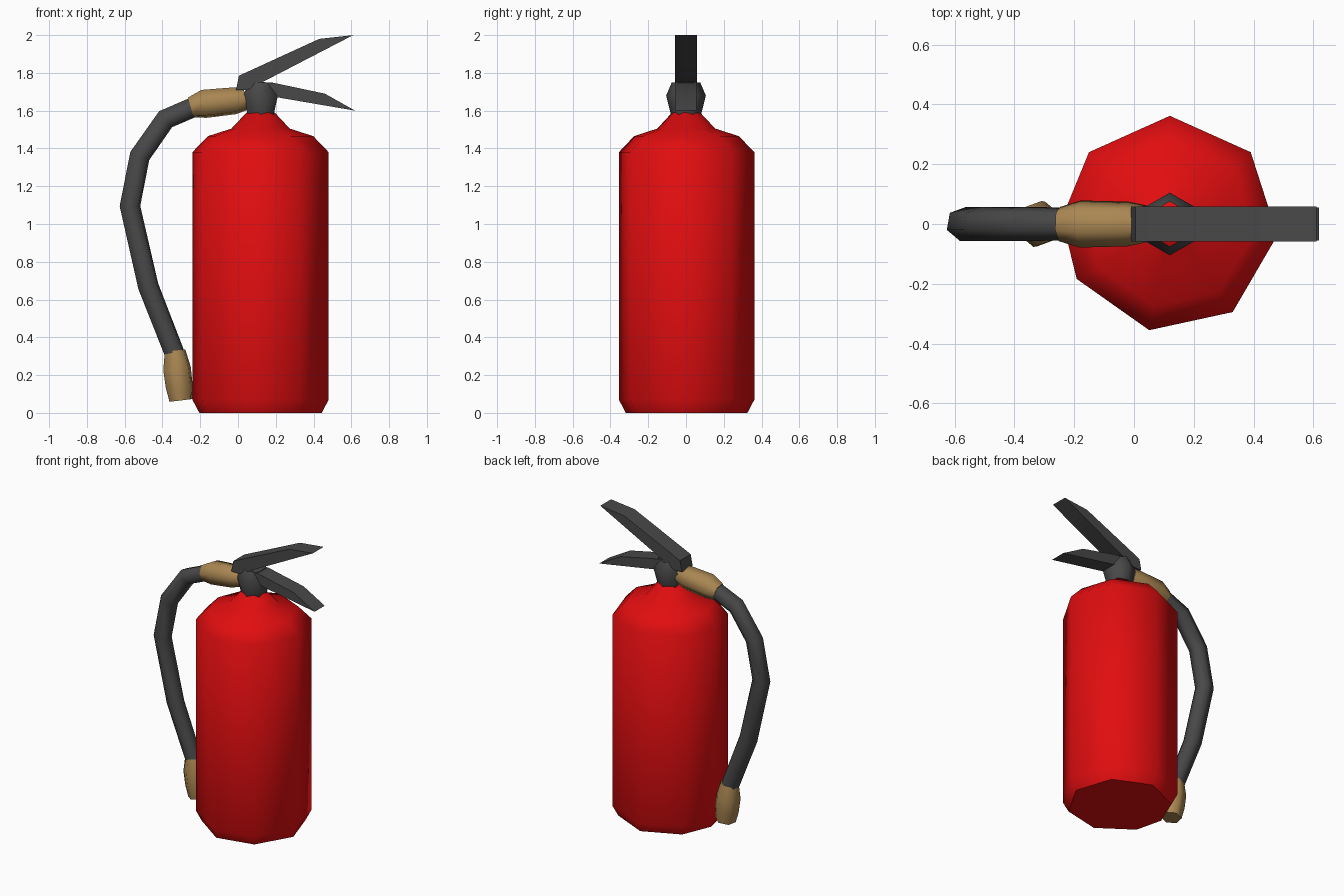
import bpy, bmesh, math
from mathutils import Vector

if "Cube" in bpy.data.objects:
    bpy.data.objects.remove(bpy.data.objects["Cube"])


def material(name, rgb):
    m = bpy.data.materials.new(name)
    m.diffuse_color = (*rgb, 1)
    m.use_nodes = True
    m.node_tree.nodes["Principled BSDF"].inputs["Base Color"].default_value = m.diffuse_color
    return m


RED = material("red_paint", (0.75, 0.004, 0.005))
BLACK = material("dark_rubber", (0.065, 0.065, 0.065))
BRASS = material("brass", (0.40, 0.24, 0.085))


def finish(name, bm, mat, angle=62):
    bmesh.ops.recalc_face_normals(bm, faces=bm.faces)
    me = bpy.data.meshes.new(name)
    bm.to_mesh(me)
    bm.free()
    me.materials.append(mat)
    ob = bpy.data.objects.new(name, me)
    bpy.context.collection.objects.link(ob)
    bpy.ops.object.select_all(action='DESELECT')
    ob.select_set(True)
    bpy.context.view_layer.objects.active = ob
    bpy.ops.object.shade_smooth_by_angle(angle=math.radians(angle))
    return ob


def loft(name, rings, mat, caps=True, angle=62):
    """Skin a list of rings of points, each ring of equal length."""
    bm = bmesh.new()
    rows = [[bm.verts.new(p) for p in ring] for ring in rings]
    n = len(rows[0])
    for a, b in zip(rows, rows[1:]):
        for i in range(n):
            j = (i + 1) % n
            bm.faces.new((a[i], a[j], b[j], b[i]))
    if caps:
        bm.faces.new(rows[0])
        bm.faces.new(rows[-1])
    return finish(name, bm, mat, angle)


def lathe(name, profile, degrees, mat, caps=True):
    """Upright turned part about x = 0.12 with corners at the given angles."""
    rings = [[(0.12 + r * math.cos(math.radians(d)), r * math.sin(math.radians(d)), z)
              for d in degrees] for r, z in profile]
    return loft(name, rings, mat, caps)


def tube(name, path, mat, sides=6, phase=20):
    """Tube along (x, z, radius) stations lying in the y = 0 plane."""
    pts = [Vector((x, 0, z)) for x, z, r in path]
    rings = []
    for k, (x, z, r) in enumerate(path):
        t = Vector()
        if k > 0:
            t += (pts[k] - pts[k - 1]).normalized()
        if k < len(pts) - 1:
            t += (pts[k + 1] - pts[k]).normalized()
        t.normalize()
        across = Vector((-t.z, 0, t.x))
        ring = []
        for i in range(sides):
            a = math.radians(phase) + 2 * math.pi * i / sides
            ring.append(pts[k] + across * r * math.cos(a) + Vector((0, r * math.sin(a), 0)))
        rings.append(ring)
    return loft(name, rings, mat)


def lever(name, outline, half, mat):
    """Flat side outline in x-z, extruded across y."""
    return loft(name, [[(x, y, z) for x, z in outline] for y in (-half, half)], mat, angle=40)


# Tank: slightly uneven eight-sided cylinder with shoulder and neck
lathe("tank", [(0.325, 0), (0.362, 0.07), (0.362, 1.38), (0.28, 1.465), (0.155, 1.505), (0.075, 1.59)],
      [90, 41.6, -6, -54.5, -101, -149.5, 177, 138.4], RED)

# Valve collar, open at the top
lathe("valve", [(0.08, 1.58), (0.105, 1.68), (0.075, 1.75)], range(30, 390, 60), BLACK, caps=False)

# Squeeze lever and carry handle
lever("upper_lever", [(-0.01, 1.71), (0.005, 1.785), (0.43, 1.98), (0.61, 2.0), (0.05, 1.71)], 0.058, BLACK)
lever("lower_handle", [(0.07, 1.68), (0.10, 1.755), (0.2, 1.745), (0.46, 1.69), (0.62, 1.60), (0.2, 1.672)],
      0.055, BLACK)

# Hose with brass fitting and nozzle
tube("hose", [(-0.22, 1.625, 0.056), (-0.383, 1.555, 0.058), (-0.52, 1.36, 0.058), (-0.572, 1.095, 0.058),
              (-0.475, 0.67, 0.058), (-0.33, 0.30, 0.056)], BLACK)
tube("hose_fitting", [(0.04, 1.662, 0.063), (-0.02, 1.652, 0.076), (-0.18, 1.636, 0.08), (-0.25, 1.617, 0.058)],
     BRASS)
tube("nozzle", [(-0.333, 0.33, 0.058), (-0.323, 0.235, 0.078), (-0.311, 0.14, 0.076), (-0.302, 0.066, 0.065)],
     BRASS)
